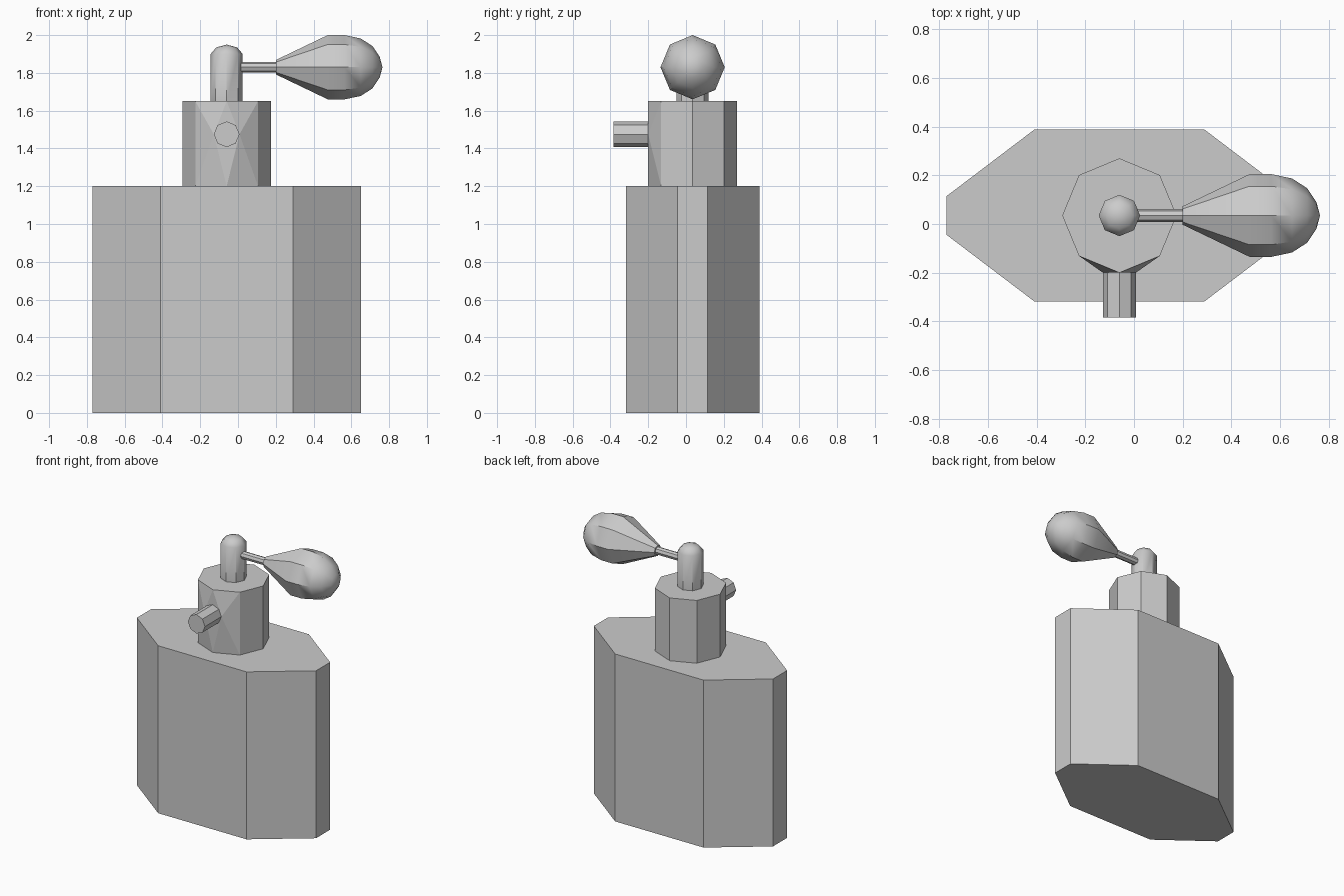
import bpy, bmesh, math
from mathutils import Vector

if "Cube" in bpy.data.objects:
    bpy.data.objects.remove(bpy.data.objects["Cube"])

CX, CY = -0.06, 0.035      # common vertical axis
SIDES = 8


def finish(name, bm, smooth=False):
    bmesh.ops.recalc_face_normals(bm, faces=bm.faces[:])
    me = bpy.data.meshes.new(name)
    bm.to_mesh(me)
    bm.free()
    ob = bpy.data.objects.new(name, me)
    bpy.context.collection.objects.link(ob)
    if smooth:
        bpy.ops.object.select_all(action='DESELECT')
        ob.select_set(True)
        bpy.context.view_layer.objects.active = ob
        bpy.ops.object.shade_smooth_by_angle(angle=math.radians(40))
    return ob


def ring(bm, centre, u, v, r):
    """Octagonal ring with corners on the u and v axes."""
    angles = [i * math.tau / SIDES for i in range(SIDES)]
    return [bm.verts.new(Vector(centre) + r * (math.cos(a) * Vector(u) + math.sin(a) * Vector(v)))
            for a in angles]


def lathe(name, origin, axis, u, v, profile, caps=(False, True), smooth=False):
    """Sweep octagonal rings (distance, radius) along an axis; radius 0 makes a tip."""
    bm = bmesh.new()
    axis, origin = Vector(axis), Vector(origin)
    rings = [ring(bm, origin + axis * d, u, v, r) if r else [bm.verts.new(origin + axis * d)]
             for d, r in profile]
    for a, b in zip(rings, rings[1:]):
        for i in range(SIDES):
            j = (i + 1) % SIDES
            bm.faces.new((a[i], a[j], b[0]) if len(b) == 1 else (a[i], a[j], b[j], b[i]))
    for flag, r in zip(caps, (rings[0], rings[-1])):
        if flag and len(r) > 2:
            bm.faces.new(r)
    return finish(name, bm, smooth)


X, Y, Z = (1, 0, 0), (0, 1, 0), (0, 0, 1)

# Bottle: flattened eight-sided prism
bm = bmesh.new()
corners = [(0.71, -0.08), (0.71, 0.08), (0.35, 0.353), (-0.35, 0.353)]
outline = corners + [(-x, -y) for x, y in corners]
base = bm.faces.new([bm.verts.new((CX + x, CY + y, 0)) for x, y in outline])
ext = bmesh.ops.extrude_face_region(bm, geom=[base], use_keep_orig=True)
bmesh.ops.translate(bm, vec=(0, 0, 1.2),
                    verts=[g for g in ext['geom'] if isinstance(g, bmesh.types.BMVert)])
finish("bottle", bm)

# Collar: octagonal prism whose front swells into the flat nozzle seat
bm = bmesh.new()
for z in (1.2, 1.65):
    ring(bm, (CX, CY, z), X, Y, 0.235)
ring(bm, (CX, CY - 0.235, 1.475), X, Z, 0.068)
bmesh.ops.convex_hull(bm, input=bm.verts[:])
bmesh.ops.dissolve_limit(bm, angle_limit=0.01, verts=bm.verts[:], edges=bm.edges[:])
finish("collar", bm)

# Spray nozzle pointing to the front
lathe("nozzle", (CX, -0.2, 1.475), (0, -1, 0), X, Z, [(0, 0.068), (0.185, 0.068)])

# Post with domed cap
lathe("post", (CX, CY, 0), Z, X, Y,
      [(1.65, 0.085), (1.9, 0.085), (1.935, 0.055), (1.95, 0)], smooth=True)

# Thin stem to the squeeze bulb
lathe("stem", (0, CY, 1.83), X, Y, Z, [(0.015, 0.027), (0.2, 0.027)], caps=(False, False))

# Squeeze bulb
lathe("squeeze_bulb", (0, CY, 1.83), X, Y, Z,
      [(0.2, 0.038), (0.475, 0.17), (0.565, 0.17), (0.65, 0.152),
       (0.712, 0.112), (0.75, 0.055), (0.765, 0)], caps=(True, False), smooth=True)
